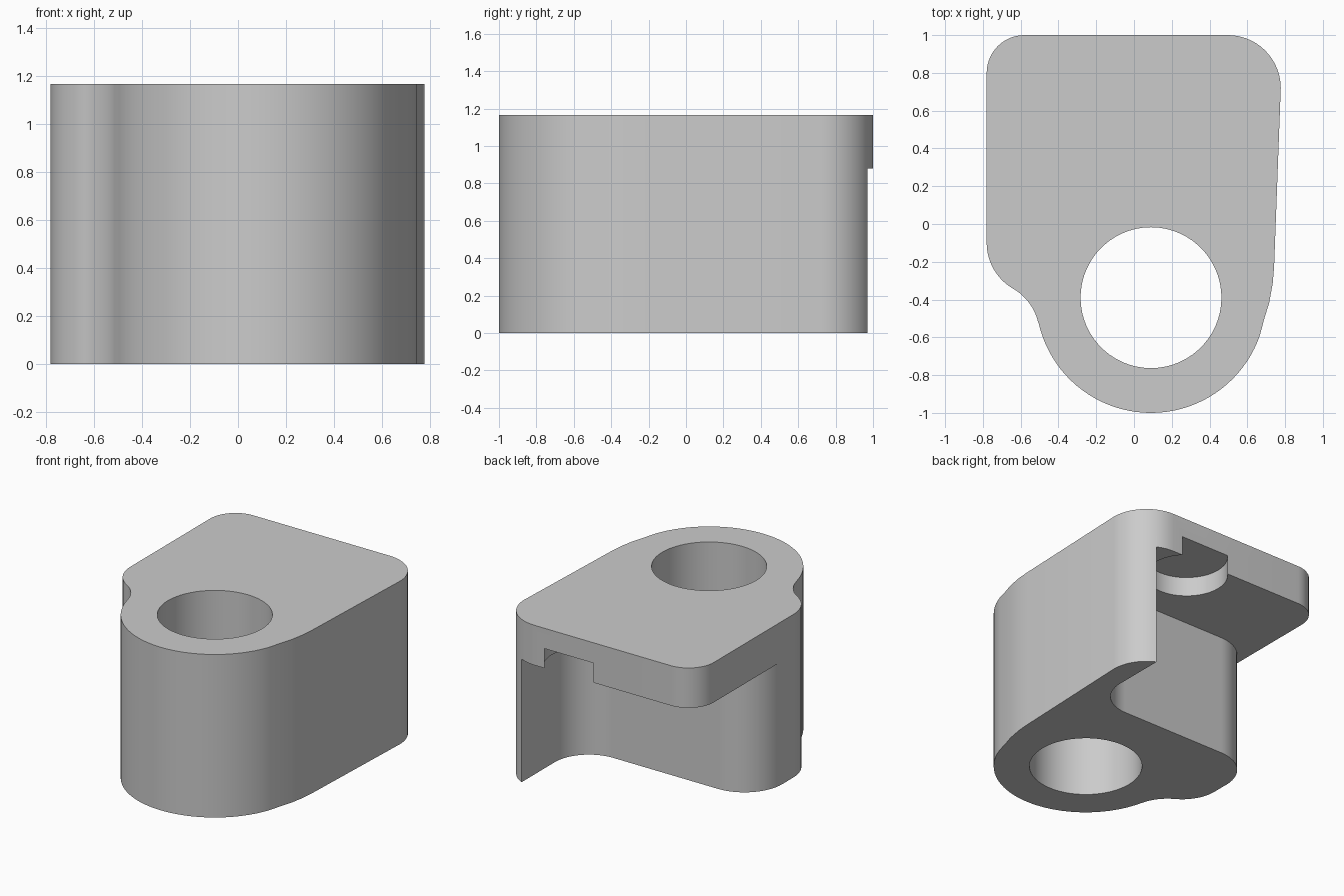
import bpy
import bmesh
from math import cos, sin, radians

cube = bpy.data.objects.get("Cube")
if cube:
    bpy.data.objects.remove(cube, do_unlink=True)

HEIGHT = 1.165
PLATE_BOTTOM = 0.88

# Single grey material
grey = bpy.data.materials.new("plain_grey")
grey.use_nodes = True
GREY = (0.6, 0.6, 0.6, 1)
grey.diffuse_color = GREY
grey.node_tree.nodes["Principled BSDF"].inputs["Base Color"].default_value = GREY


def arc(cx, cy, r, start, end, n=14):
    """Points along a circular arc, angles in degrees."""
    angles = [radians(start + (end - start) * i / n) for i in range(n + 1)]
    return [(cx + r * cos(a), cy + r * sin(a)) for a in angles]


def prism(name, outline, z0, z1):
    """Closed solid raised from a flat outline."""
    bm = bmesh.new()
    base = bm.faces.new([bm.verts.new((x, y, z0)) for x, y in outline])
    top = bmesh.ops.extrude_face_region(bm, geom=[base])["geom"]
    moved = [v for v in top if isinstance(v, bmesh.types.BMVert)]
    bmesh.ops.translate(bm, verts=moved, vec=(0, 0, z1 - z0))
    bmesh.ops.recalc_face_normals(bm, faces=bm.faces)
    mesh = bpy.data.meshes.new(name)
    bm.to_mesh(mesh)
    bm.free()
    mesh.materials.append(grey)
    obj = bpy.data.objects.new(name, mesh)
    bpy.context.collection.objects.link(obj)
    return obj


def cut(target, cutter):
    """Subtract the cutter from the target and discard it."""
    cutter.hide_render = True
    mod = target.modifiers.new(cutter.name, "BOOLEAN")
    mod.operation = "DIFFERENCE"
    mod.solver = "EXACT"
    mod.object = cutter
    bpy.context.view_layer.objects.active = target
    bpy.ops.object.modifier_apply(modifier=mod.name)
    bpy.data.objects.remove(cutter, do_unlink=True)


# Block outline: round nose, flared right side, rounded back, waist on the left
outline = arc(0.09, -0.39, 0.61, 193, 341, 40)
outline += [(0.69, -0.5), (0.715, -0.42), (0.735, -0.31), (0.742, -0.22)]
outline += arc(0.497, 0.72, 0.28, 0, 90)
outline += arc(-0.58, 0.8, 0.2, 90, 180)
outline += arc(-0.5, -0.1, 0.28, 180, 240)
outline += arc(-0.78, -0.585, 0.28, 58, 14)
block = prism("bracket_block", outline, 0, HEIGHT)

# Through bore in the nose
cut(block, prism("bore", arc(0.09, -0.39, 0.373, 0, 354, 59), -0.2, HEIGHT + 0.2))

# Undercut below the rear plate, leaving a thin side wall
undercut = [(0.62, 1.2)]
undercut += arc(0.35, 0.595, 0.27, 0, -90)
undercut += arc(-0.48, 0.025, 0.3, 90, 180)
undercut += [(-1, 0.025), (-1, 1.2)]
cut(block, prism("undercut", undercut, -0.2, PLATE_BOTTOM))

# Round pocket under the plate, breaking through its back edge
cut(block, prism("pocket", arc(0.225, 0.81, 0.272, 0, 352.5, 47), 0.7, 1.02))

# Smooth curved walls, keep the rims sharp
bpy.ops.object.select_all(action="DESELECT")
block.select_set(True)
bpy.context.view_layer.objects.active = block
bpy.ops.object.shade_smooth_by_angle(angle=radians(30))
